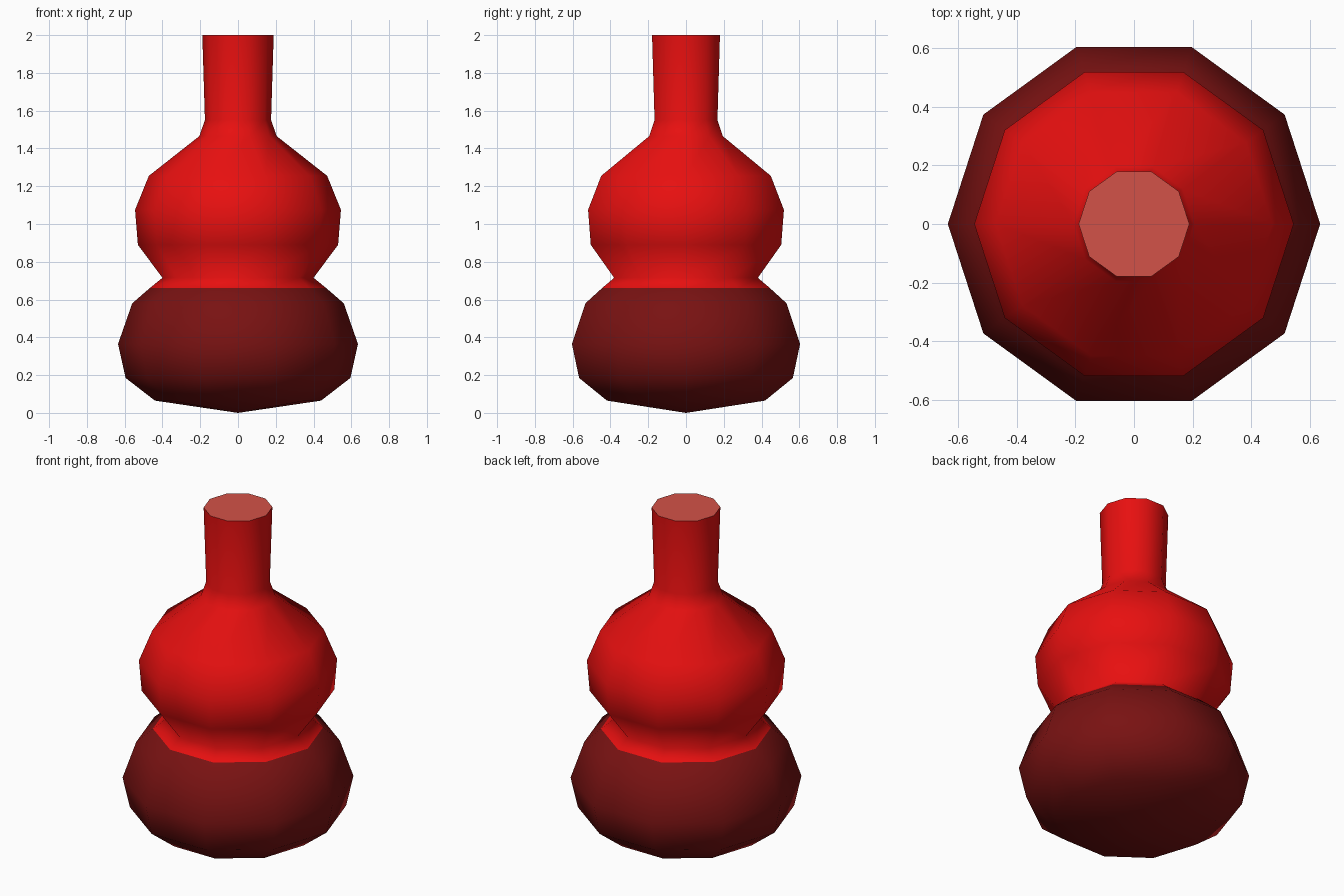
import bpy, bmesh, math

if "Cube" in bpy.data.objects:
    bpy.data.objects.remove(bpy.data.objects["Cube"])

SIDES = 10


def material(name, rgb):
    m = bpy.data.materials.new(name)
    m.diffuse_color = (*rgb, 1)
    m.use_nodes = True
    m.node_tree.nodes["Principled BSDF"].inputs["Base Color"].default_value = m.diffuse_color
    return m


red = material("bright red", (0.80, 0.005, 0.005))
dark = material("dark red", (0.19, 0.006, 0.006))
pale = material("pale red", (0.65, 0.085, 0.065))

# Gourd profile (radius, height); the 0.66 ring is the colour boundary
profile = [(0.44, 0.065), (0.595, 0.185), (0.635, 0.365), (0.56, 0.58),
           (0.468, 0.66), (0.40, 0.715), (0.53, 0.89), (0.545, 1.075),
           (0.472, 1.255), (0.205, 1.465), (0.175, 1.55), (0.189, 2.0)]

bm = bmesh.new()
rings = [[bm.verts.new((r * math.cos(2 * math.pi * i / SIDES),
                        r * math.sin(2 * math.pi * i / SIDES), z))
          for i in range(SIDES)] for r, z in profile]

# Base cone
tip = bm.verts.new((0, 0, 0))
for i in range(SIDES):
    bm.faces.new((tip, rings[0][(i + 1) % SIDES], rings[0][i]))

# Body and neck walls
for a, b in zip(rings, rings[1:]):
    for i in range(SIDES):
        j = (i + 1) % SIDES
        bm.faces.new((a[i], a[j], b[j], b[i]))

# Flat top of the neck
bm.faces.new(rings[-1])

# Colours by height, smooth shading with a sharp rim
bm.normal_update()
for f in bm.faces:
    z = f.calc_center_median().z
    f.material_index = 2 if z > 1.99 else (1 if z < 0.66 else 0)
    f.smooth = z < 1.99
for e in bm.edges:
    if all(v.co.z > 1.99 for v in e.verts):
        e.smooth = False

mesh = bpy.data.meshes.new("gourd_flask")
bm.to_mesh(mesh)
bm.free()
for m in (red, dark, pale):
    mesh.materials.append(m)
flask = bpy.data.objects.new("gourd_flask", mesh)
bpy.context.collection.objects.link(flask)
